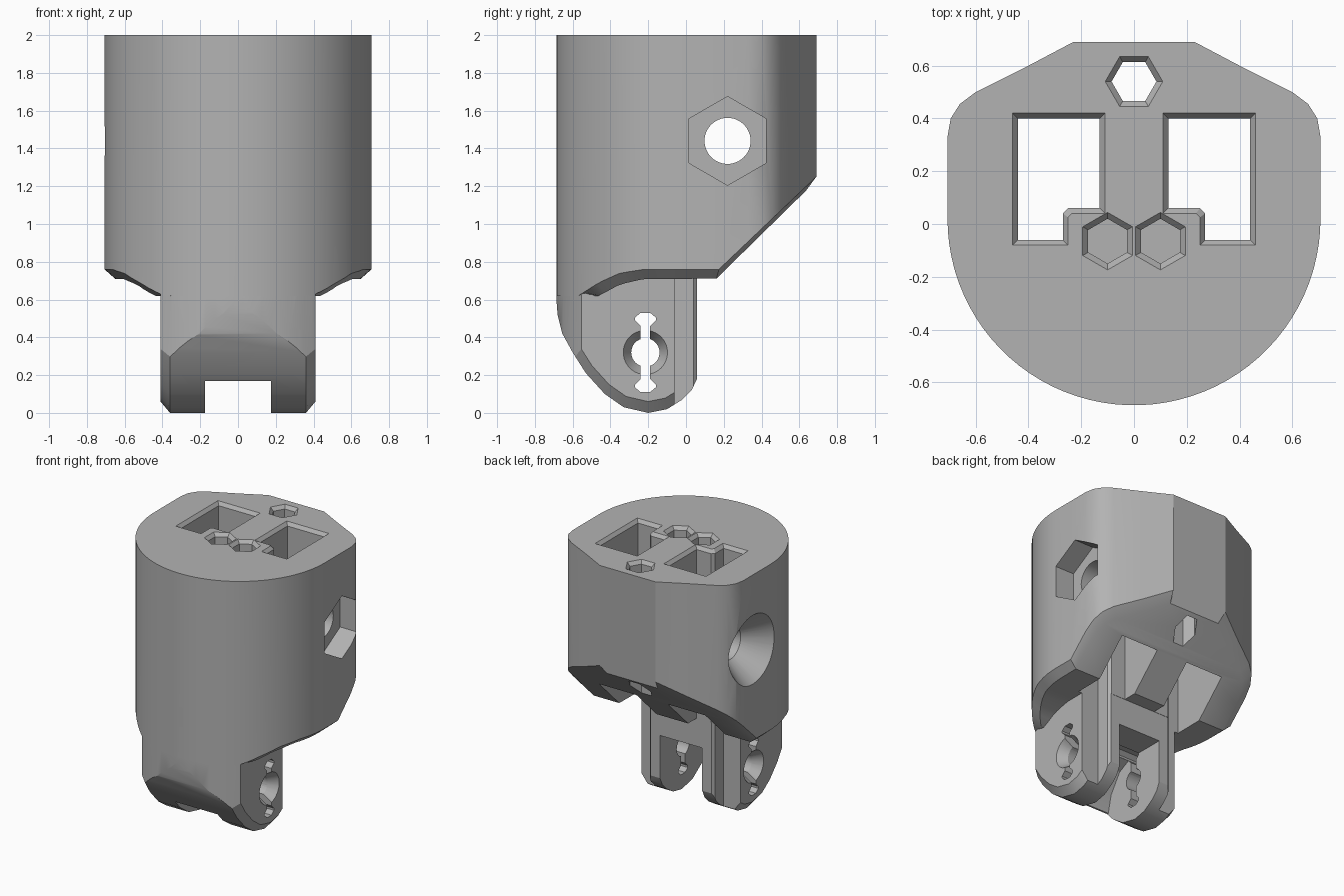
import bpy, bmesh
from math import sin, cos, pi, radians

cube = bpy.data.objects.get("Cube")
if cube:
    bpy.data.objects.remove(cube, do_unlink=True)

grey = bpy.data.materials.new("plain grey")
grey.use_nodes = True
colour = (0.45, 0.45, 0.45, 1)
grey.diffuse_color = colour
grey.node_tree.nodes["Principled BSDF"].inputs["Base Color"].default_value = colour


def loft(name, rings):
    """Closed solid through a list of rings with equal point counts."""
    bm = bmesh.new()
    loops = [[bm.verts.new(p) for p in ring] for ring in rings]
    n = len(loops[0])
    for a, b in zip(loops, loops[1:]):
        for i in range(n):
            j = (i + 1) % n
            bm.faces.new((a[i], a[j], b[j], b[i]))
    bm.faces.new(loops[0])
    bm.faces.new(loops[-1])
    bmesh.ops.recalc_face_normals(bm, faces=bm.faces)
    mesh = bpy.data.meshes.new(name)
    bm.to_mesh(mesh)
    bm.free()
    mesh.materials.append(grey)
    obj = bpy.data.objects.new(name, mesh)
    bpy.context.collection.objects.link(obj)
    return obj


def along_x(profile, x):
    return [(x, y, z) for y, z in profile]


def along_z(profile, z):
    return [(x, y, z) for x, y in profile]


def polygon(n, r, cx, cy, turn=0.0):
    return [(cx + r * cos(turn + 2 * pi * i / n),
             cy + r * sin(turn + 2 * pi * i / n)) for i in range(n)]


def combine(target, tool, operation):
    mod = target.modifiers.new("cut", "BOOLEAN")
    mod.operation = operation
    mod.solver = "EXACT"
    mod.object = tool
    bpy.context.view_layer.objects.active = target
    bpy.ops.object.modifier_apply(modifier=mod.name)
    bpy.data.objects.remove(tool, do_unlink=True)


def interpolate(table, t):
    for (a, u), (b, v) in zip(table, table[1:]):
        if t <= b:
            return u + (v - u) * max(0, t - a) / (b - a)
    return table[-1][1]


# Main sleeve: half outline swept front to back, with a chamfered underside
R, CY = 0.707, 0.02
under = [(-0.7, 0.62), (-0.46, 0.62), (-0.35, 0.68), (-0.22, 0.71), (0.16, 0.71), (0.7, 1.24)]
rim = [(-0.7, 0.62), (-0.57, 0.62), (-0.46, 0.69), (-0.35, 0.74), (-0.22, 0.76),
       (0.174, 0.76), (0.7, 1.26)]
outline = [(R * cos(radians(a)), CY + R * sin(radians(a))) for a in range(-88, 1, 4)]
outline += [(R, 0.174), (R, 0.33), (0.695, 0.4), (0.66, 0.455), (0.6, 0.5), (0.41, 0.595), (0.23, 0.69)]
rows = []
for x, y in outline:
    ix, iy = x * 0.92, CY + (y - CY) * 0.92
    low, edge = interpolate(under, iy), interpolate(rim, y)
    rows.append([(-x, y, 2), (-x, y, edge), (-ix, iy, low),
                 (ix, iy, low), (x, y, edge), (x, y, 2)])
body = loft("hinge_sleeve", rows)

# Fork block: rounded side profile with chamfered flanks, trimmed to the sleeve
side = [(-0.72, 0.9), (-0.69, 0.65), (-0.68, 0.52), (-0.655, 0.42), (-0.6, 0.32), (-0.53, 0.21),
        (-0.43, 0.1), (-0.33, 0.03), (-0.2, 0), (-0.1, 0.02), (-0.02, 0.07),
        (0.03, 0.12), (0.058, 0.18), (0.058, 0.9)]
inset = [(-0.2 + (y + 0.2) * 0.9, 0.6 + (z - 0.6) * 0.9) for y, z in side]
fork = loft("fork", [along_x(inset, -0.41), along_x(side, -0.36),
                     along_x(side, 0.36), along_x(inset, 0.41)])
trim = polygon(90, R - 0.002, 0, CY)
combine(fork, loft("trim", [along_z(trim, -0.1), along_z(trim, 1)]), "INTERSECT")
combine(body, fork, "UNION")

# Slot between the two fork legs
slot = [(-0.8, -0.1), (-0.8, 0.17), (-0.48, 0.17), (-0.45, 0.3), (-0.36, 0.44),
        (-0.24, 0.5), (0.3, 0.5), (0.3, -0.1)]
combine(body, loft("slot", [along_x(slot, -0.175), along_x(slot, 0.175)]), "DIFFERENCE")

# Two vertical channels with chamfered mouths, each stepping around a leg
inner = [(0.27, -0.06), (0.44, -0.06), (0.44, 0.4), (0.13, 0.4),
         (0.13, 0.06), (0.25, 0.06), (0.27, 0.04)]
mouth = [(0.25, -0.08), (0.46, -0.08), (0.46, 0.42), (0.11, 0.42),
         (0.11, 0.04), (0.235, 0.04), (0.25, 0.025)]
for s in (-1, 1):
    a = [(s * x, y) for x, y in inner]
    b = [(s * x, y) for x, y in mouth]
    combine(body, loft("channel", [along_z(a, -0.1), along_z(a, 1.975),
                                   along_z(b, 2), along_z(b, 2.1)]), "DIFFERENCE")

# Hexagonal pockets in the top and the through hole at the back
for x, y, turn, r, floor in ((-0.1, -0.065, pi / 2, 0.085, 1.82),
                             (0.1, -0.065, pi / 2, 0.085, 1.2),
                             (0, 0.54, 0, 0.085, 0.5)):
    a = polygon(6, r, x, y, turn)
    b = polygon(6, r + 0.024, x, y, turn)
    combine(body, loft("hex_pocket", [along_z(a, floor), along_z(a, 1.975),
                                      along_z(b, 2), along_z(b, 2.1)]), "DIFFERENCE")

# Cross bolt: round bore, nut recess on one side, funnel on the other
by, bz = 0.22, 1.44
bore = polygon(48, 0.122, by, bz)
nut = polygon(6, 0.235, by, bz, pi / 2)
combine(body, loft("bore", [along_x(bore, -1), along_x(bore, 1)]), "DIFFERENCE")
combine(body, loft("nut_recess", [along_x(nut, 0.55), along_x(nut, 1)]), "DIFFERENCE")
combine(body, loft("funnel", [along_x(polygon(48, 0.121, by, bz), -0.52),
                              along_x(polygon(48, 0.26, by, bz), -0.71),
                              along_x(polygon(48, 0.26, by, bz), -0.9)]), "DIFFERENCE")

# Pivot hole through the legs, with countersinks and a flexing slit
py, pz = -0.215, 0.32
pin = polygon(40, 0.075, py, pz)
combine(body, loft("pivot", [along_x(pin, -0.6), along_x(pin, 0.6)]), "DIFFERENCE")
for s in (-1, 1):
    small, wide = polygon(40, 0.074, py, pz), polygon(40, 0.117, py, pz)
    combine(body, loft("countersink", [along_x(small, s * 0.34), along_x(wide, s * 0.41),
                                       along_x(wide, s * 0.5)]), "DIFFERENCE")
half = [(0.025, 0.14), (0.055, 0.17), (0.055, 0.185), (0.025, 0.21)]
right = [(w, -d) for w, d in reversed(half)] + half
slit = [(py + w, pz + d) for w, d in right] + [(py - w, pz + d) for w, d in reversed(right)]
combine(body, loft("slit", [along_x(slit, -0.6), along_x(slit, 0.6)]), "DIFFERENCE")

# Smooth the curved walls, keep the machined edges crisp
bpy.ops.object.select_all(action="DESELECT")
body.select_set(True)
bpy.context.view_layer.objects.active = body
bpy.ops.object.shade_smooth_by_angle(angle=radians(25))
